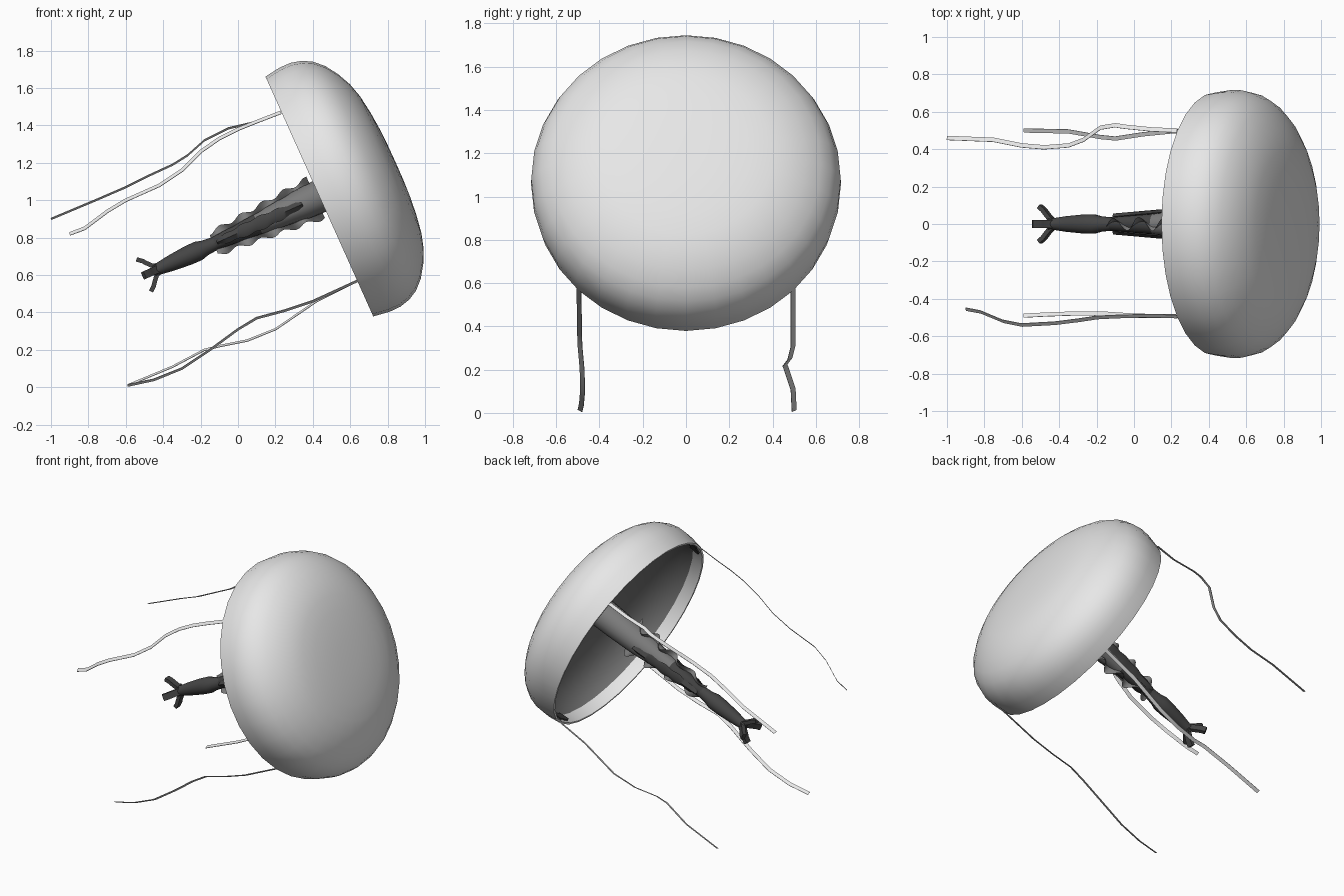
import bpy, bmesh, math
from mathutils import Matrix, Vector

old = bpy.data.objects.get("Cube")
if old:
    bpy.data.objects.remove(old, do_unlink=True)

# Body frame: local +z runs from the rim centre to the crown
TILT = Matrix.Translation((0.435, 0, 1.02)) @ Matrix.Rotation(math.atan2(0.912, 0.41), 4, 'Y')


def material(name, grey):
    m = bpy.data.materials.new(name)
    m.use_nodes = True
    colour = (grey, grey, grey, 1)
    m.diffuse_color = colour
    node = next(n for n in m.node_tree.nodes if n.type == 'BSDF_PRINCIPLED')
    node.inputs["Base Color"].default_value = colour
    return m


PALE = material("pale grey", 0.8)
MID = material("mid grey", 0.2)
UNDER = material("underside grey", 0.16)
DARK = material("dark grey", 0.06)


def finish(bm, name, mats, matrix=Matrix(), angle=40):
    bmesh.ops.remove_doubles(bm, verts=bm.verts, dist=0.0005)
    bmesh.ops.recalc_face_normals(bm, faces=bm.faces)
    bm.transform(matrix)
    mesh = bpy.data.meshes.new(name)
    bm.to_mesh(mesh)
    bm.free()
    for mat in mats:
        mesh.materials.append(mat)
    obj = bpy.data.objects.new(name, mesh)
    bpy.context.collection.objects.link(obj)
    bpy.ops.object.select_all(action='DESELECT')
    bpy.context.view_layer.objects.active = obj
    obj.select_set(True)
    bpy.ops.object.shade_smooth_by_angle(angle=math.radians(angle))


def skin(bm, rings, closed=True):
    """Bridge successive rows of points with quads."""
    rows = [[bm.verts.new(p) for p in ring] for ring in rings]
    n = len(rows[0])
    for a, b in zip(rows, rows[1:]):
        for i in range(n if closed else n - 1):
            j = (i + 1) % n
            bm.faces.new((a[i], a[j], b[j], b[i]))
    return rows


def lathe(name, profile, sides, mats, split=99):
    """Turned shape; bands from number split onwards take the second colour."""
    bm = bmesh.new()
    skin(bm, [[(r * math.cos(k * math.tau / sides), r * math.sin(k * math.tau / sides), z)
               for k in range(sides)] for r, z in profile])
    for i, face in enumerate(bm.faces):
        face.material_index = int(i // sides >= split)
    finish(bm, name, mats, TILT)


def box_path(bm, points, side, width, thick):
    """Flat strip with a thin rectangular section along a path."""
    pts = [Vector(p) for p in points]
    rings = []
    for i, p in enumerate(pts):
        along = (pts[min(i + 1, len(pts) - 1)] - pts[max(i - 1, 0)]).normalized()
        w = (Vector(side) - along * along.dot(Vector(side))).normalized() * width / 2
        t = along.cross(w).normalized() * thick / 2
        rings.append([p + w + t, p - w + t, p - w - t, p + w - t])
    rows = skin(bm, rings)
    bm.faces.new(rows[0])
    bm.faces.new(rows[-1])


# Bell: crown to rim, a pale inner wall, then the darker hollow underside
lathe("bell", [(0, .447), (.1, .446), (.2, .442), (.3, .433), (.4, .418), (.48, .395),
               (.555, .36), (.624, .314), (.672, .264), (.7, .212), (.715, .153), (.716, .09),
               (.703, 0), (.69, 0), (.698, .085), (.68, .16), (.605, .25), (.46, .32),
               (.25, .355), (0, .365)], 32, [PALE, UNDER], 14)

# Dark patches lying on the inner wall near the rim
bm = bmesh.new()
for middle in (math.radians(38), math.radians(218)):
    arc = [middle + .04 * k for k in range(-7, 8)]
    box_path(bm, [(.682 * math.cos(a), .682 * math.sin(a), .058 + .008 * math.sin(a * 40))
                  for a in arc], (0, 0, 1), .07, .008)
finish(bm, "rim_patches", [DARK], TILT)

# Central stalk, dark in its lower part, and the swollen club at its end
lathe("stalk", [(.1, .36), (.094, .1), (.084, -.1), (.068, -.25), (.056, -.36),
                (.036, -.62), (0, -.66)], 16, [MID, DARK], 4)
lathe("club", [(0, -.58), (.036, -.6), (.042, -.67), (.053, -.71), (.052, -.77),
               (.043, -.87), (.033, -.94), (.036, -.97), (0, -.98)], 14, [DARK])

# Ruffled frills down the upper and lower edges of the stalk
bm = bmesh.new()
STEPS = 56
for q in range(2):
    spin = Matrix.Rotation(q * math.pi, 3, 'Z')
    rows = []
    for i in range(STEPS + 1):
        f = i / STEPS
        t = .02 + .6 * f
        inner = .066 - .046 * f
        outer = .116 - .054 * f + .011 * math.sin(f * 29 + q)
        sway = (.046 - .014 * f) * math.sin(f * 24 + q * 1.7)
        rows.append([spin @ Vector(p) for p in (
            (inner, 0, -t), ((inner + outer) / 2, sway * .7, -t), (outer, sway, -t))])
    skin(bm, rows, closed=False)
finish(bm, "edge_frills", [MID], TILT, 60)

# Long dark lobes with scalloped edges, lying on the two flanks of the stalk
bm = bmesh.new()
for q in (1, 3):
    spin = Matrix.Rotation(q * math.pi / 2, 3, 'Z')
    rows = []
    for i in range(33):
        f = i / 32
        half = .036 * math.sin(math.pi * (.04 + .92 * f)) ** .5 + .004 * math.sin(f * 30)
        r, z = .092 - .04 * f, -.1 - .5 * f
        rows.append([spin @ Vector(p) for p in (
            (r - .014, -half, z), (r + .004, 0, z), (r - .014, half, z))])
    skin(bm, rows, closed=False)
finish(bm, "flank_lobes", [DARK], TILT, 60)

# Splayed tips at the end of the club
bm = bmesh.new()
for q in range(4):
    spin = Matrix.Rotation(q * math.pi / 2, 3, 'Z')
    path = [spin @ Vector((r, 0, z)) for r, z in
            ((.008, -.94), (.032, -.97), (.055, -.99), (.074, -1.005), (.094, -1.03))]
    box_path(bm, path, spin @ Vector((0, 1, 0)), .042, .024)
finish(bm, "club_tips", [DARK], TILT, 30)

# Long trailing ribbons hung from the rim
ribbons = {
    "upper_back_ribbon": ((0, 1, -.45), [
        (.23, .5, 1.47), (.1, .505, 1.42), (-.05, .52, 1.385), (-.1, .528, 1.36),
        (-.18, .515, 1.32), (-.27, .45, 1.24), (-.35, .42, 1.19), (-.48, .41, 1.13),
        (-.6, .42, 1.07), (-.75, .45, 1.005), (-1, .46, .9)]),
    "upper_front_ribbon": ((-.3, .64, .55), [
        (.23, -.495, 1.47), (.1, -.49, 1.42), (0, -.492, 1.38), (-.1, -.495, 1.33),
        (-.2, -.5, 1.26), (-.3, -.515, 1.16), (-.42, -.53, 1.08), (-.6, -.54, 1.0),
        (-.7, -.52, .94), (-.82, -.47, .85), (-.9, -.455, .82)]),
    "lower_back_ribbon": ((0, 1, .5), [
        (.64, .495, .57), (.42, .495, .46), (.2, .495, .31), (.05, .48, .25),
        (-.1, .457, .22), (-.18, .465, .2), (-.35, .495, .11), (-.59, .5, .01)]),
    "lower_front_ribbon": ((0, 1, -.6), [
        (.64, -.495, .57), (.4, -.493, .46), (.25, -.492, .41), (.1, -.492, .37),
        (0, -.49, .31), (-.15, -.48, .2), (-.3, -.478, .1), (-.45, -.483, .04),
        (-.59, -.49, .01)]),
}
for name, (side, path) in ribbons.items():
    bm = bmesh.new()
    box_path(bm, path, side, .024, .003)
    finish(bm, name, [PALE])
